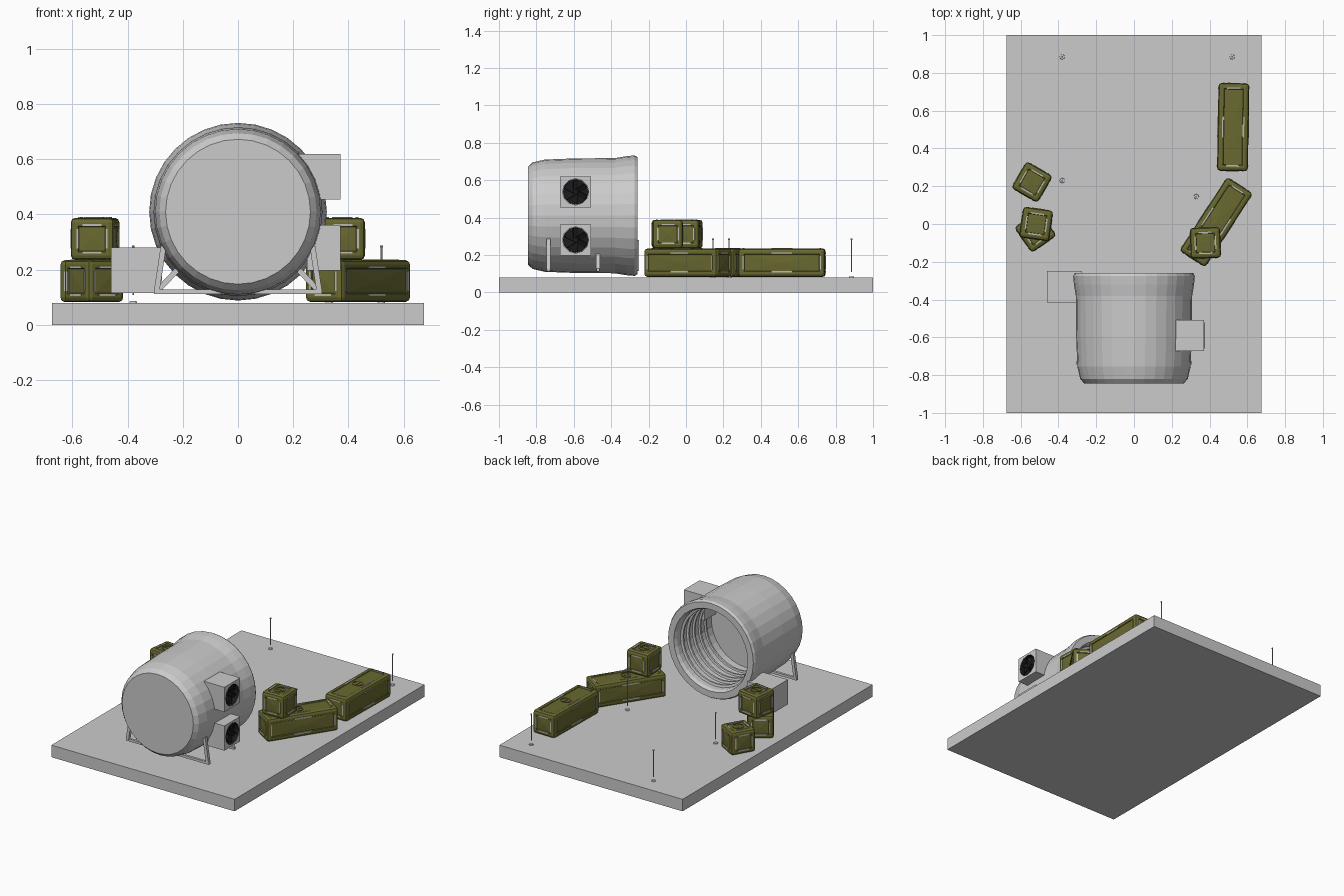
import bpy, bmesh, math
from mathutils import Matrix, Vector

if "Cube" in bpy.data.objects:
    bpy.data.objects.remove(bpy.data.objects["Cube"])


def material(name, rgb):
    m = bpy.data.materials.new(name)
    m.diffuse_color = (*rgb, 1)
    m.use_nodes = True
    m.node_tree.nodes["Principled BSDF"].inputs["Base Color"].default_value = m.diffuse_color
    return m


OLIVE = material("olive", (0.14, 0.14, 0.03))
PALE = material("pale_grey", (0.5, 0.5, 0.45))
BLACK = material("black", (0.01, 0.01, 0.01))


def finish(name, bm, mats=(), matrix=None):
    bmesh.ops.recalc_face_normals(bm, faces=bm.faces[:])
    me = bpy.data.meshes.new(name)
    bm.to_mesh(me)
    bm.free()
    for m in mats:
        me.materials.append(m)
    ob = bpy.data.objects.new(name, me)
    bpy.context.collection.objects.link(ob)
    if matrix:
        ob.matrix_world = matrix
    return ob


def add_box(bm, lo, hi):
    lo, hi = Vector(lo), Vector(hi)
    mat = Matrix.Translation((lo + hi) / 2) @ Matrix.Diagonal((*(hi - lo), 1))
    return bmesh.ops.create_cube(bm, size=1, matrix=mat)["verts"]


def box(name, lo, hi):
    bm = bmesh.new()
    add_box(bm, lo, hi)
    return finish(name, bm)


def add_beam(bm, a, b, w):
    a, b = Vector(a), Vector(b)
    rot = (b - a).to_track_quat('Z', 'Y').to_matrix().to_4x4()
    mat = Matrix.Translation((a + b) / 2) @ rot @ Matrix.Diagonal((w, w, (b - a).length, 1))
    bmesh.ops.create_cube(bm, size=1, matrix=mat)


def lathe(name, profile, sides, matrix, mats=(), closed=False):
    """Revolve (radius, height) points around local z."""
    bm = bmesh.new()
    vs = [bm.verts.new((r, 0, h)) for r, h in profile]
    pairs = list(zip(vs, vs[1:])) + ([(vs[-1], vs[0])] if closed else [])
    es = [bm.edges.new(p) for p in pairs]
    bmesh.ops.spin(bm, geom=vs + es, axis=(0, 0, 1), cent=(0, 0, 0),
                   angle=2 * math.pi, steps=sides, use_merge=True)
    bmesh.ops.remove_doubles(bm, verts=bm.verts[:], dist=1e-5)
    return finish(name, bm, mats, matrix)


# ground slab
box("base_slab", (-0.675, -1, 0), (0.675, 1, 0.08))

# drum lying along y, closed in front, open at the back
ALONG_Y = Matrix.Translation((0, 0, 0.41)) @ Matrix.Rotation(-math.pi / 2, 4, 'X')
lathe("drum", [(0, -0.845), (0.2625, -0.845), (0.285, -0.82), (0.30, -0.755), (0.306, -0.60),
               (0.308, -0.38), (0.318, -0.32), (0.322, -0.275), (0.314, -0.26),
               (0.272, -0.26), (0.262, -0.28), (0.255, -0.63), (0, -0.63)], 32, ALONG_Y)
# ribs inside the drum
for i in range(5):
    y = -0.325 - i * 0.06
    lathe("inner_rib", [(0.268, y - 0.012), (0.246, y - 0.006), (0.246, y + 0.006),
                        (0.268, y + 0.012)], 32, ALONG_Y, closed=True)

# drum cradle
bm = bmesh.new()
for s in (-1, 1):
    for y, top in ((-0.735, (0.27, 0.285)), (-0.47, (0.21, 0.21))):
        add_beam(bm, (s * 0.295, y, 0.12), (s * top[0], y, top[1]), 0.02)
        add_beam(bm, (s * 0.305, y, 0.12), (s * 0.02, y, 0.12), 0.016)
finish("cradle_frame", bm)

# service box on the left
box("side_box", (-0.46, -0.415, 0.115), (-0.275, -0.25, 0.28))

# fan housings on the right
for z, x0 in ((0.5375, 0.22), (0.28, 0.25)):
    X_OUT = Matrix.Translation((0, -0.59, z)) @ Matrix.Rotation(math.pi / 2, 4, 'Y')
    housing = box("fan_housing", (x0, -0.673, z - 0.0825), (0.371, -0.507, z + 0.0825))
    cutter = lathe("fan_cutter", [(0, 0.335), (0.07, 0.335), (0.07, 0.40), (0, 0.40)], 12, X_OUT)
    cutter.hide_render = True
    cutter.hide_viewport = True
    cut = housing.modifiers.new("hole", 'BOOLEAN')
    cut.object, cut.operation, cut.solver = cutter, 'DIFFERENCE', 'EXACT'
    lathe("fan_liner", [(0, 0.337), (0.069, 0.337), (0.069, 0.372)], 12, X_OUT, (BLACK,))
    bm = bmesh.new()
    bmesh.ops.create_cone(bm, cap_ends=True, segments=12, radius1=0.018, radius2=0.014, depth=0.022,
                          matrix=Matrix.Translation((0, 0, 0.35)))
    for k in range(6):
        m = (Matrix.Rotation(k * math.pi / 3, 4, 'Z') @ Matrix.Translation((0.038, 0, 0.35))
             @ Matrix.Rotation(0.5, 4, 'X') @ Matrix.Diagonal((0.05, 0.03, 0.003, 1)))
        bmesh.ops.create_cube(bm, size=1, matrix=m)
    finish("fan_blades", bm, (BLACK,), X_OUT)

# marker pins
for x, y in ((-0.38, 0.885), (0.52, 0.885), (-0.38, 0.23), (0.33, 0.145)):
    at = Matrix.Translation((x, y, 0))
    lathe("pin_foot", [(0, 0.078), (0.014, 0.078), (0.012, 0.086), (0, 0.086)], 12, at)
    lathe("pin_rod", [(0, 0.108), (0.003, 0.108), (0.003, 0.28), (0.005, 0.28),
                      (0.005, 0.287), (0, 0.287)], 8, at)


def crate(name, x, y, z, length, angle):
    size = Vector((length, 0.163, 0.153))
    place = Matrix.Translation((x, y, z + size.z / 2)) @ Matrix.Rotation(math.radians(angle), 4, 'Z')
    bm = bmesh.new()
    add_box(bm, -size / 2, size / 2)
    bmesh.ops.bevel(bm, geom=bm.edges[:], offset=0.017, segments=2, profile=0.5, affect='EDGES')
    bm.normal_update()
    faces = [f for f in bm.faces if max(abs(c) for c in f.normal) > 0.99]
    # sunken panels with crossed creases
    bmesh.ops.inset_individual(bm, faces=faces, thickness=0.018, depth=0)
    bmesh.ops.inset_individual(bm, faces=faces, thickness=0.004, depth=-0.004)
    bmesh.ops.poke(bm, faces=faces, offset=0.003)
    finish(name, bm, (OLIVE,), place)
    # pale grip strips near the edges of each face
    bm = bmesh.new()
    for a in range(3):
        for sign in (-1, 1):
            if a == 2 and sign < 0:
                continue
            for u in range(3):
                if u == a:
                    continue
                v = 3 - a - u
                for side in (-1, 1):
                    c, d = Vector(), Vector()
                    c[a] = sign * size[a] / 2
                    c[u] = side * (size[u] / 2 - 0.027)
                    d[a], d[u], d[v] = 0.002, 0.004, (0.035 if size[v] < 0.2 else 0.055)
                    add_box(bm, c - d, c + d)
    finish(name + "_strips", bm, (PALE,), place)
    # round cap and handle on top
    h = size.z / 2
    lathe(name + "_cap", [(0, h - 0.006), (0.034, h - 0.006), (0.034, h + 0.001), (0.027, h + 0.001),
                          (0.027, h - 0.002), (0, h - 0.002)], 14, place, (OLIVE,))
    bm = bmesh.new()
    add_box(bm, (-0.026, -0.005, h - 0.003), (0.026, 0.005, h + 0.001))
    finish(name + "_cap_handle", bm, (OLIVE,), place)


crate("long_crate_back", 0.525, 0.513, 0.082, 0.465, 89)
crate("long_crate_front", 0.435, 0.01, 0.082, 0.465, 57)
crate("small_crate_right", 0.378, -0.1, 0.235, 0.16, 2)
crate("small_crate_left_top", -0.518, 0.0, 0.235, 0.16, -8)
crate("small_crate_left_bottom", -0.522, -0.04, 0.082, 0.16, 35)
crate("small_crate_left_back", -0.54, 0.222, 0.082, 0.16, -30)
